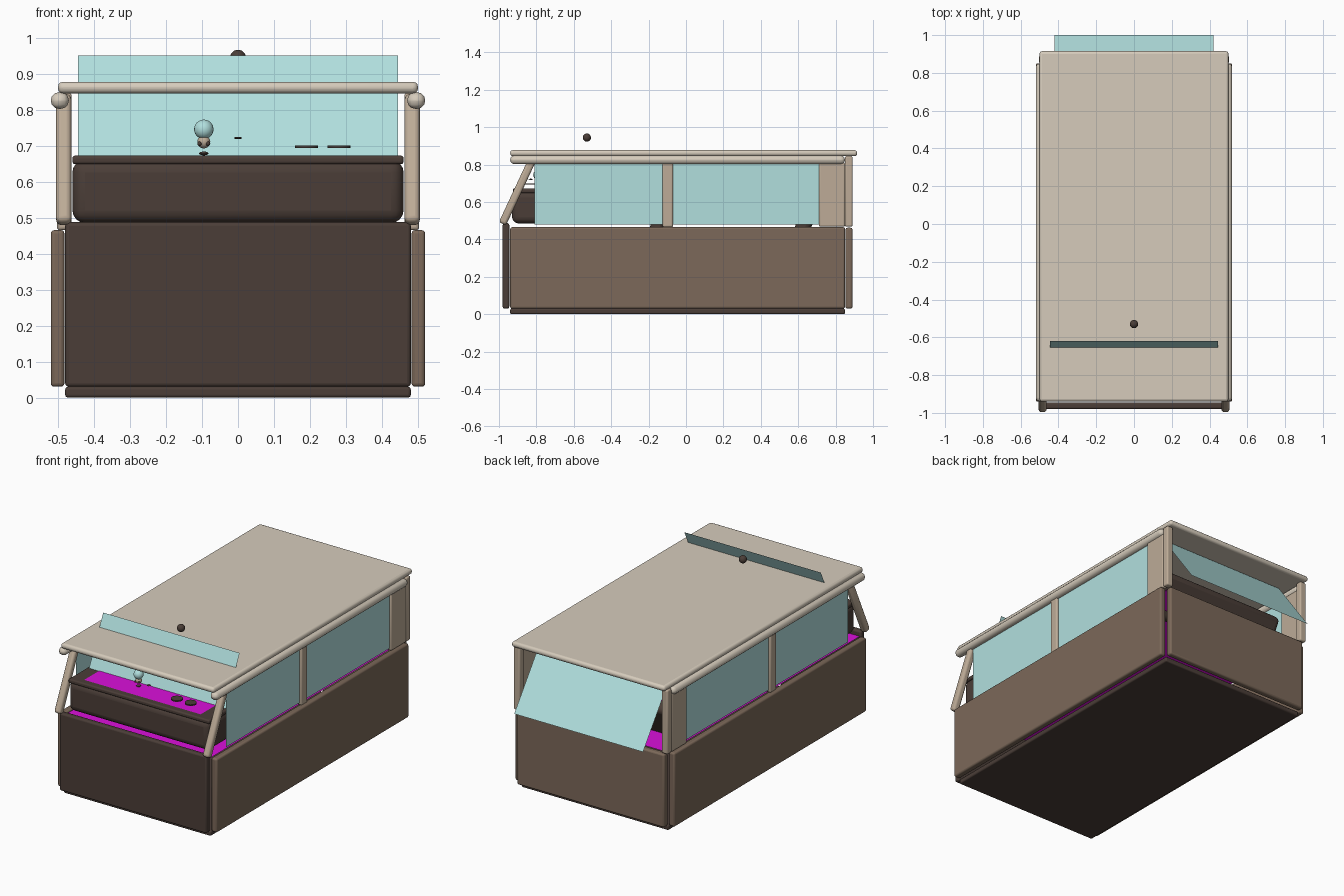
import bpy, math
from mathutils import Vector

cube = bpy.data.objects.get("Cube")
if cube:
    bpy.data.objects.remove(cube, do_unlink=True)


def material(name, rgb):
    m = bpy.data.materials.new(name)
    m.use_nodes = True
    m.diffuse_color = (*rgb, 1)
    bsdf = m.node_tree.nodes["Principled BSDF"]
    bsdf.inputs["Base Color"].default_value = (*rgb, 1)
    bsdf.inputs["Roughness"].default_value = 0.7
    return m


CREAM = material("cream", (0.67, 0.60, 0.50))
TAN = material("tan", (0.51, 0.41, 0.31))
BROWN = material("brown", (0.20, 0.14, 0.10))
DARK = material("dark_brown", (0.07, 0.048, 0.039))
TEAL = material("pale_teal", (0.44, 0.74, 0.73))
MAGENTA = material("magenta", (0.7, 0.005, 0.7))


def finish(ob, name, mat):
    ob.name = name
    ob.data.materials.append(mat)
    bpy.ops.object.shade_smooth_by_angle()
    return ob


def box(name, mat, lo, hi, bevel=0.008, segments=3, tilt=0):
    """Rounded box between two corners, tilted about x."""
    lo, hi = Vector(lo), Vector(hi)
    bpy.ops.mesh.primitive_cube_add(size=1, location=(lo + hi) / 2)
    ob = bpy.context.object
    ob.scale = hi - lo
    bpy.ops.object.transform_apply(location=False, rotation=False, scale=True)
    ob.rotation_euler.x = tilt
    mod = ob.modifiers.new("Bevel", "BEVEL")
    mod.width, mod.segments = bevel, segments
    return finish(ob, name, mat)


def ball(name, mat, loc, radius, flat=1):
    bpy.ops.mesh.primitive_uv_sphere_add(segments=20, ring_count=12, radius=radius, location=loc)
    bpy.context.object.scale.z = flat
    return finish(bpy.context.object, name, mat)


def sheet(name, mat, corners):
    """Single flat pane."""
    me = bpy.data.meshes.new(name)
    me.from_pydata(corners, [], [range(len(corners))])
    me.materials.append(mat)
    ob = bpy.data.objects.new(name, me)
    bpy.context.collection.objects.link(ob)


def cross_pane(name, mat, half, y0, z0, y1, z1):
    sheet(name, mat, [(-half, y0, z0), (half, y0, z0), (half, y1, z1), (-half, y1, z1)])


# Lower body
box("floor", DARK, (-0.48, -0.94, 0), (0.48, 0.85, 0.03))
box("front_wall", DARK, (-0.48, -0.98, 0.03), (0.48, -0.945, 0.487), 0.01)
box("back_wall", BROWN, (-0.48, 0.853, 0.03), (0.48, 0.89, 0.462), 0.01)

# Roof
box("roof", CREAM, (-0.5, -0.94, 0.845), (0.5, 0.915, 0.877), 0.014)

# Parts on both sides
foot, top = Vector((0, -0.975, 0.497)), Vector((0, -0.822, 0.825))
mid, span = (foot + top) / 2, (top - foot).length / 2 + 0.015
lean = math.atan2(top.y - foot.y, top.z - foot.z)
for s, side in ((1, "left"), (-1, "right")):
    def pair(name, mat, x0, x1, y0, y1, z0, z1, bevel=0.008, tilt=0):
        a, b = sorted((s * x0, s * x1))
        box(f"{side}_{name}", mat, (a, y0, z0), (b, y1, z1), bevel, 3, tilt)

    pair("side_panel", BROWN, 0.482, 0.52, -0.94, 0.85, 0.03, 0.465, 0.01)
    pair("roof_rail", CREAM, 0.47, 0.52, -0.94, 0.85, 0.802, 0.848, 0.022)
    pair("front_pillar", TAN, 0.463, 0.505, mid.y - 0.021, mid.y + 0.021,
         mid.z - span, mid.z + span, 0.014, -lean)
    pair("middle_pillar", TAN, 0.47, 0.503, -0.125, -0.07, 0.465, 0.81)
    pair("rear_pillar", TAN, 0.472, 0.503, 0.71, 0.85, 0.468, 0.81)
    pair("rear_corner_post", TAN, 0.462, 0.503, 0.85, 0.89, 0.468, 0.845)
    for name, y0, y1 in (("front", -0.81, -0.12), ("rear", -0.075, 0.715)):
        x = s * 0.49
        sheet(f"{side}_{name}_window", TEAL,
              [(x, y0, 0.48), (x, y1, 0.48), (x, y1, 0.81), (x, y0, 0.81)])
    pair("front_seat_back", DARK, 0.08, 0.40, -0.16, -0.09, 0.44, 0.70, 0.02, -0.3)

# Windscreen and rear window
cross_pane("windscreen", TEAL, 0.445, -0.823, 0.52, -0.62, 0.95)
cross_pane("rear_window", TEAL, 0.42, 1.0, 0.505, 0.755, 0.84)

# Interior
cross_pane("interior_deck", MAGENTA, 0.475, -0.94, 0.46, 0.85, 0.46)
box("rear_seat_back", DARK, (-0.43, 0.63, 0.42), (0.43, 0.71, 0.68), 0.03, 4, -0.5)
box("dashboard", DARK, (-0.46, -0.93, 0.485), (0.46, -0.68, 0.66), 0.035, 4)
box("dashboard_top", DARK, (-0.46, -0.925, 0.648), (0.46, -0.67, 0.672))
cross_pane("dashboard_mat", MAGENTA, 0.38, -0.89, 0.674, -0.69, 0.674)

# Things on the dashboard
for i, x in enumerate((0.19, 0.28)):
    bpy.ops.mesh.primitive_cylinder_add(vertices=24, radius=0.032, depth=0.007,
                                        location=(x, -0.84, 0.696))
    finish(bpy.context.object, f"dashboard_disc_{i + 1}", DARK)
ball("dashboard_button", DARK, (0, -0.83, 0.721), 0.011, 0.3)
ball("figure_head", TEAL, (-0.095, -0.79, 0.745), 0.027)
ball("figure_body", TAN, (-0.095, -0.79, 0.710), 0.018)
for x in (-0.107, -0.083):
    ball("figure_eye", DARK, (x, -0.803, 0.705), 0.006)
ball("figure_base", DARK, (-0.095, -0.79, 0.678), 0.013, 0.4)

# Knob above the roof
ball("roof_knob", DARK, (0, -0.53, 0.944), 0.022)
